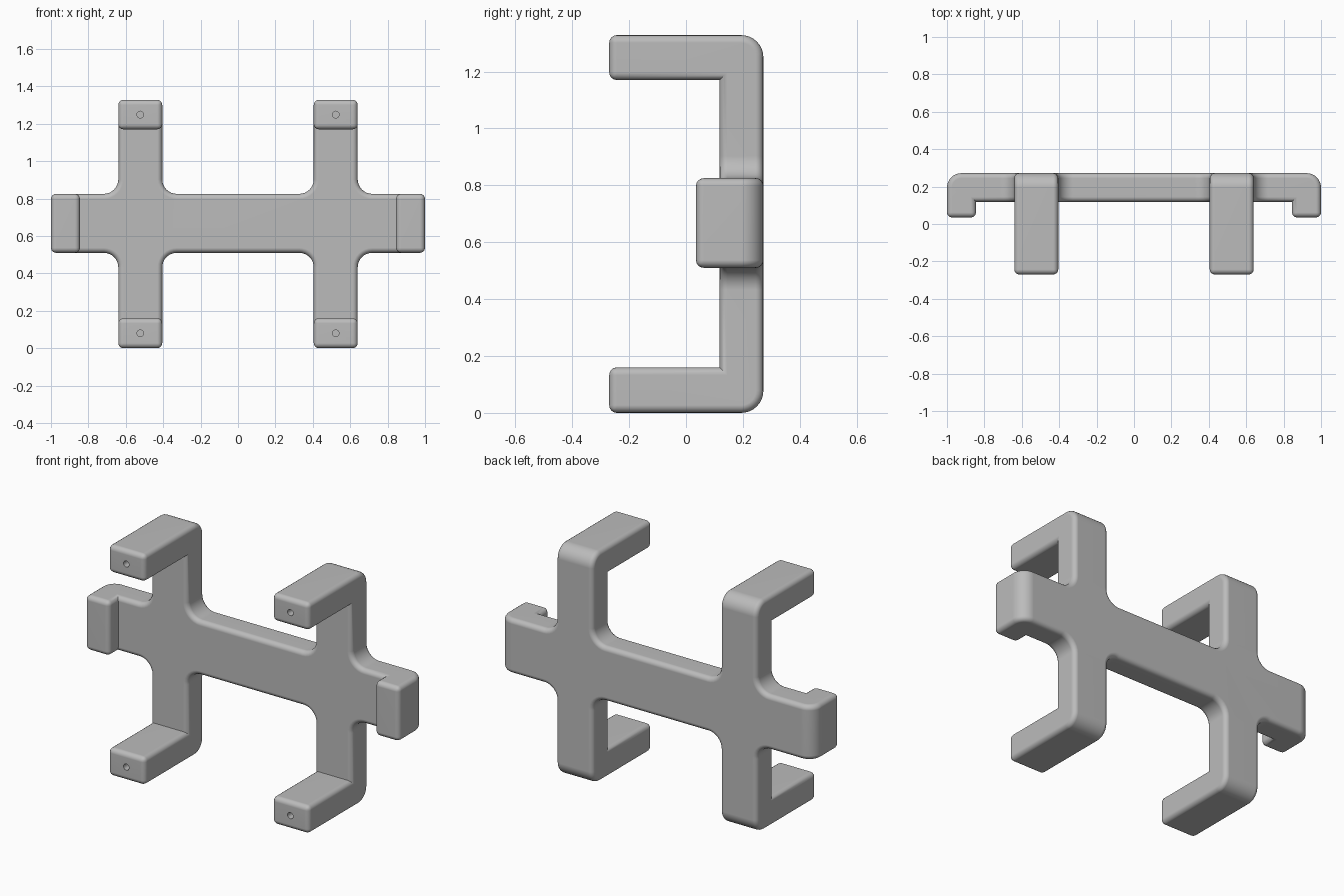
import bpy, bmesh, math
from mathutils import Matrix

if "Cube" in bpy.data.objects:
    bpy.data.objects.remove(bpy.data.objects["Cube"], do_unlink=True)

# Break lines of the block layout along each axis
XS = [-1, -0.845, -0.64, -0.405, 0.405, 0.64, 0.845, 1]
YS = [-0.27, 0.035, 0.118, 0.272]
ZS = [0, 0.16, 0.51, 0.825, 1.17, 1.328]
BACK, TOP = YS[-1], ZS[-1]
ARM_X = (XS[4] + XS[5]) / 2


def filled(i, j, k):
    """True where the layout holds material."""
    if not (0 <= i < 7 and 0 <= j < 3 and 0 <= k < 5):
        return False
    if i in (2, 4) and (j == 2 or k in (0, 4)):      # posts and their arms
        return True
    if k == 2:                                       # crossbar and end hooks
        return j == 2 or (j == 1 and i in (0, 6))
    return False


# Skin of the block layout
bm = bmesh.new()
axes = (XS, YS, ZS)
for i in range(7):
    for j in range(3):
        for k in range(5):
            if not filled(i, j, k):
                continue
            cell = (i, j, k)
            for a in range(3):
                for side in (0, 1):
                    near = list(cell)
                    near[a] += 1 if side else -1
                    if filled(*near):
                        continue
                    b, c = (a + 1) % 3, (a + 2) % 3
                    loop = []
                    for u, v in ((0, 0), (1, 0), (1, 1), (0, 1)):
                        p = [0, 0, 0]
                        p[a] = axes[a][cell[a] + side]
                        p[b] = axes[b][cell[b] + u]
                        p[c] = axes[c][cell[c] + v]
                        loop.append(bm.verts.new(p))
                    bm.faces.new(loop if side else loop[::-1])
bmesh.ops.remove_doubles(bm, verts=bm.verts, dist=0.0001)
bmesh.ops.dissolve_limit(bm, angle_limit=0.01, verts=bm.verts, edges=bm.edges)
bmesh.ops.recalc_face_normals(bm, faces=bm.faces)


def is_large_round(e):
    """Cross fillets and the outer bends at the back."""
    mid = (e.verts[0].co + e.verts[1].co) / 2
    d = e.verts[1].co - e.verts[0].co
    if e.calc_face_angle_signed() < 0:
        return abs(d.y) > 0.01
    on_back = abs(mid.y - BACK) < 0.001
    end_bend = abs(d.z) > 0.01 and abs(mid.x) > 0.99
    arm_bend = abs(d.x) > 0.01 and (mid.z < 0.01 or mid.z > TOP - 0.01)
    return on_back and (end_bend or arm_bend)


# Large rounds first, then a small round on every outer edge
for test, size, steps in (
        (is_large_round, 0.078, 8),
        (lambda e: e.calc_face_angle_signed() > 0.6, 0.027, 4)):
    bmesh.ops.bevel(bm, geom=[e for e in bm.edges if test(e)], offset=size,
                    segments=steps, profile=0.5, affect='EDGES',
                    offset_type='OFFSET', clamp_overlap=True)

mesh = bpy.data.meshes.new("bracket_frame")
bm.to_mesh(mesh)
bm.free()
frame = bpy.data.objects.new("bracket_frame", mesh)
bpy.context.collection.objects.link(frame)

# Screw holes in the four arm tips
bm = bmesh.new()
for x in (-ARM_X, ARM_X):
    for z in (ZS[1] / 2, (ZS[4] + TOP) / 2):
        bmesh.ops.create_cone(
            bm, cap_ends=True, segments=20, radius1=0.018, radius2=0.018, depth=0.2,
            matrix=Matrix.Translation((x, YS[0], z)) @ Matrix.Rotation(math.pi / 2, 4, 'X'))
cut_mesh = bpy.data.meshes.new("hole_cutter")
bm.to_mesh(cut_mesh)
bm.free()
cutter = bpy.data.objects.new("hole_cutter", cut_mesh)
cutter.hide_render = True
bpy.context.collection.objects.link(cutter)

bpy.ops.object.select_all(action='DESELECT')
frame.select_set(True)
bpy.context.view_layer.objects.active = frame
drill = frame.modifiers.new("screw_holes", 'BOOLEAN')
drill.object = cutter
drill.operation = 'DIFFERENCE'
drill.solver = 'EXACT'
bpy.ops.object.modifier_apply(modifier=drill.name)
bpy.data.objects.remove(cutter, do_unlink=True)

# Grey finish
grey = bpy.data.materials.new("plain_grey")
grey.use_nodes = True
color = (0.5, 0.5, 0.5, 1)
grey.diffuse_color = color
grey.node_tree.nodes["Principled BSDF"].inputs["Base Color"].default_value = color
frame.data.materials.clear()
frame.data.materials.append(grey)

# Smooth rounds with flat broad faces
bpy.ops.object.shade_smooth_by_angle(angle=math.radians(35))
weighted = frame.modifiers.new("even_shading", 'WEIGHTED_NORMAL')
weighted.keep_sharp = True
